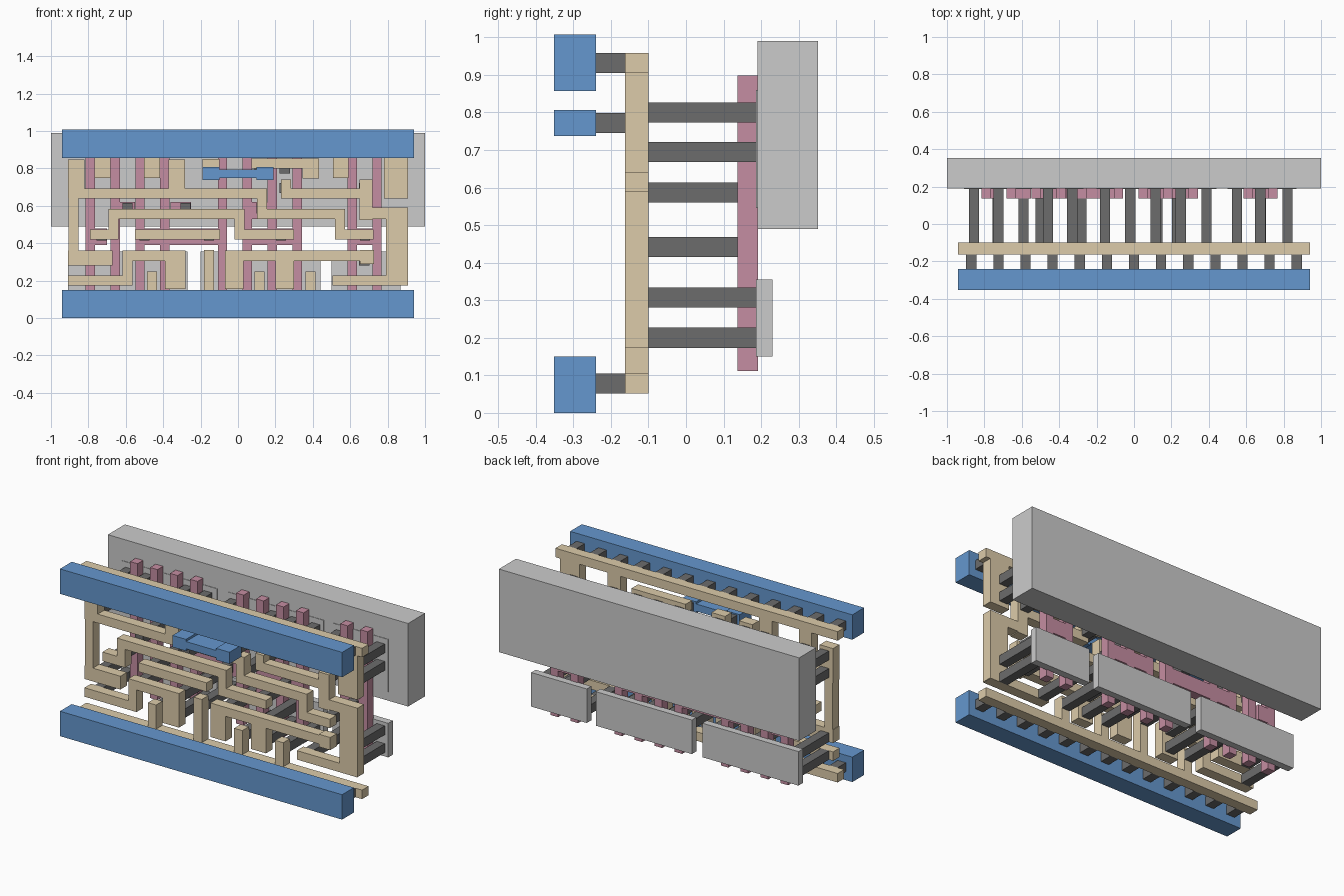
import bpy, bmesh

if "Cube" in bpy.data.objects:
    bpy.data.objects.remove(bpy.data.objects["Cube"])

H = 0.027                                         # half width of wires and contacts
OUTER, INNER = (0.20, 0.80), (0.307, 0.695)       # contact rows


def material(name, rgb):
    m = bpy.data.materials.new(name)
    m.diffuse_color = (*rgb, 1)
    m.use_nodes = True
    m.node_tree.nodes["Principled BSDF"].inputs["Base Color"].default_value = m.diffuse_color
    return m


BLUE = material("metal_blue", (0.13, 0.31, 0.62))
TAN = material("interconnect_tan", (0.72, 0.60, 0.40))
PINK = material("gate_pink", (0.56, 0.27, 0.36))
DARK = material("contact_dark", (0.15, 0.15, 0.15))


def layer(name, rects, y0, y1, mat=None):
    """Union of (x0, x1, z0, z1) rectangles extruded from y0 to y1."""
    xs = sorted({round(v, 4) for r in rects for v in r[:2]})
    zs = sorted({round(v, 4) for r in rects for v in r[2:]})
    bm = bmesh.new()
    for a, b in zip(xs, xs[1:]):
        for c, d in zip(zs, zs[1:]):
            mx, mz = (a + b) / 2, (c + d) / 2
            if any(r[0] < mx < r[1] and r[2] < mz < r[3] for r in rects):
                bm.faces.new([bm.verts.new(p) for p in
                              ((a, y0, c), (b, y0, c), (b, y0, d), (a, y0, d))])
    bmesh.ops.remove_doubles(bm, verts=bm.verts, dist=1e-5)
    ext = bmesh.ops.extrude_face_region(bm, geom=bm.faces[:], use_keep_orig=True)
    for v in ext["geom"]:
        if isinstance(v, bmesh.types.BMVert):
            v.co.y = y1
    bmesh.ops.recalc_face_normals(bm, faces=bm.faces)
    me = bpy.data.meshes.new(name)
    bm.to_mesh(me)
    bm.free()
    ob = bpy.data.objects.new(name, me)
    bpy.context.collection.objects.link(ob)
    if mat:
        me.materials.append(mat)


def run(x0, z0, x1, z1, h=H):
    """Straight wire between two centre points."""
    return (min(x0, x1) - h, max(x0, x1) + h, min(z0, z1) - h, max(z0, z1) + h)


def route(x, z, *turns):
    """Right-angled wire: the turns give the next x, then z, then x ..."""
    out = []
    for i, t in enumerate(turns):
        nx, nz = (x, t) if i % 2 else (t, z)
        out.append(run(x, z, nx, nz))
        x, z = nx, nz
    return out


def wire(name, *rects):
    layer(name, rects, -0.162, -0.10, TAN)


def contacts(name, xs, zs, y0, y1):
    for x in xs:
        for z in zs:
            layer(name, [run(x, z, x, z)], y0, y1, DARK)


# Well block and the thin diffusion plates
layer("well", [(-1, 1, 0.49, 0.99)], 0.19, 0.352)
for a, b, low in ((-0.91, -0.27, 0.64), (-0.2, 0.44, 0.64), (0.5, 0.87, 0.545)):
    layer("lower_diffusion", [(a, b, 0.15, 0.355)], 0.187, 0.23)
    layer("upper_diffusion", [(a, b, low, 0.86)], 0.187, 0.23)

# Gate strips at an even pitch in three groups, with joining pads
strips = [run(s + i * 0.133, 0.137, s + i * 0.133, 0.873, 0.025)
          for s, n in ((-0.79, 4), (-0.083, 4), (0.61, 2)) for i in range(n)]
low_pads = [(a, b, 0.39, 0.48) for a, b in
            ((-0.79, -0.7), (-0.53, -0.06), (0.05, 0.32), (0.61, 0.75))]
high_pads = [(a, a + 0.11, 0.53, 0.62) for a in (-0.66, -0.36, 0.05)]
layer("gates", strips + low_pads + high_pads, 0.137, 0.192, PINK)

# Long contacts from the interconnect back to diffusion and gates
contacts("diffusion_contact", (-0.855, -0.33, 0.25, 0.82), OUTER + INNER, -0.10, 0.187)
contacts("diffusion_contact", (-0.46, 0.115, 0.388, 0.55), OUTER, -0.10, 0.187)
contacts("diffusion_contact", (0.675,), INNER, -0.10, 0.187)
contacts("diffusion_contact", (-0.59, -0.155, -0.02), INNER[:1], -0.10, 0.187)
contacts("diffusion_contact", (-0.725, -0.155), OUTER[1:], -0.10, 0.187)
contacts("gate_contact", (-0.73, -0.5, -0.155, 0.23, 0.68), (0.442,), -0.10, 0.137)
contacts("gate_contact", (-0.59, -0.28, 0.125), (0.587,), -0.10, 0.137)

# Interconnect rails with their stubs
wire("top_rail_wire", run(-0.913, 0.932, 0.913, 0.932),
     *[(x - 0.042, x + 0.042, 0.75, 0.93) for x in (-0.725, -0.46, 0.55)],
     (0.78, 0.91, 0.64, 0.93))
wire("bottom_rail_wire", run(-0.913, 0.078, 0.913, 0.078), run(-0.155, 0.078, -0.155, 0.338),
     *[run(x, 0.078, x, 0.223) for x in (-0.46, 0.115, 0.388)])

# Interconnect wires between the rails
wire("upper_left_wire", *route(-0.88, 0.667, 0.128, 0.557, 0.545, 0.447, 0.698),
     run(-0.88, 0.32, -0.88, 0.667), run(-0.87, 0.32, -0.71, 0.32, 0.04),
     *[run(x, 0.685, x, 0.805, 0.044) for x in (-0.865, -0.328)])
wire("middle_wire", *route(0.273, 0.447, 0.008, 0.557, -0.665, 0.447, -0.763))
wire("short_middle_wire", run(-0.523, 0.447, -0.122, 0.447))
wire("upper_left_pad", (-0.19, -0.10, 0.74, 0.85))
wire("upper_right_hook", run(0.1, 0.826, 0.405, 0.826),
     *[run(x, 0.79, x, 0.808, 0.044) for x in (0.145, 0.39)])
wire("right_step_wire", *route(0.257, 0.667, 0.687), run(0.257, 0.667, 0.257, 0.713),
     run(0.685, 0.56, 0.685, 0.705, 0.035), run(0.685, 0.56, 0.88, 0.56, 0.03),
     (0.79, 0.91, 0.175, 0.59), run(0.532, 0.2, 0.88, 0.2))
wire("lower_left_wire", *route(-0.883, 0.2, -0.59, 0.333, -0.31), (-0.39, -0.28, 0.155, 0.36))
wire("lower_right_wire", run(-0.04, 0.333, 0.7, 0.333),
     *[(x - 0.05, x + 0.05, 0.155, 0.36) for x in (-0.02, 0.25)],
     run(0.69, 0.327, 0.69, 0.327, 0.038))

# Short contacts between interconnect and metal
contacts("rail_contact", [i * 0.145 for i in range(-6, 7)], (0.078, 0.932), -0.24, -0.162)
contacts("bridge_contact", (-0.145, 0.145), (0.772,), -0.24, -0.162)

# Front metal: two rails and a small bridge
for name, z in (("bottom_metal_rail", 0), ("top_metal_rail", 0.857)):
    layer(name, [(-0.94, 0.94, z, z + 0.15)], -0.352, -0.24, BLUE)
layer("metal_bridge", [run(-0.13, 0.772, 0.13, 0.772, 0.022)] +
      [(x - 0.045, x + 0.045, 0.737, 0.807) for x in (-0.145, 0.145)], -0.352, -0.24, BLUE)
